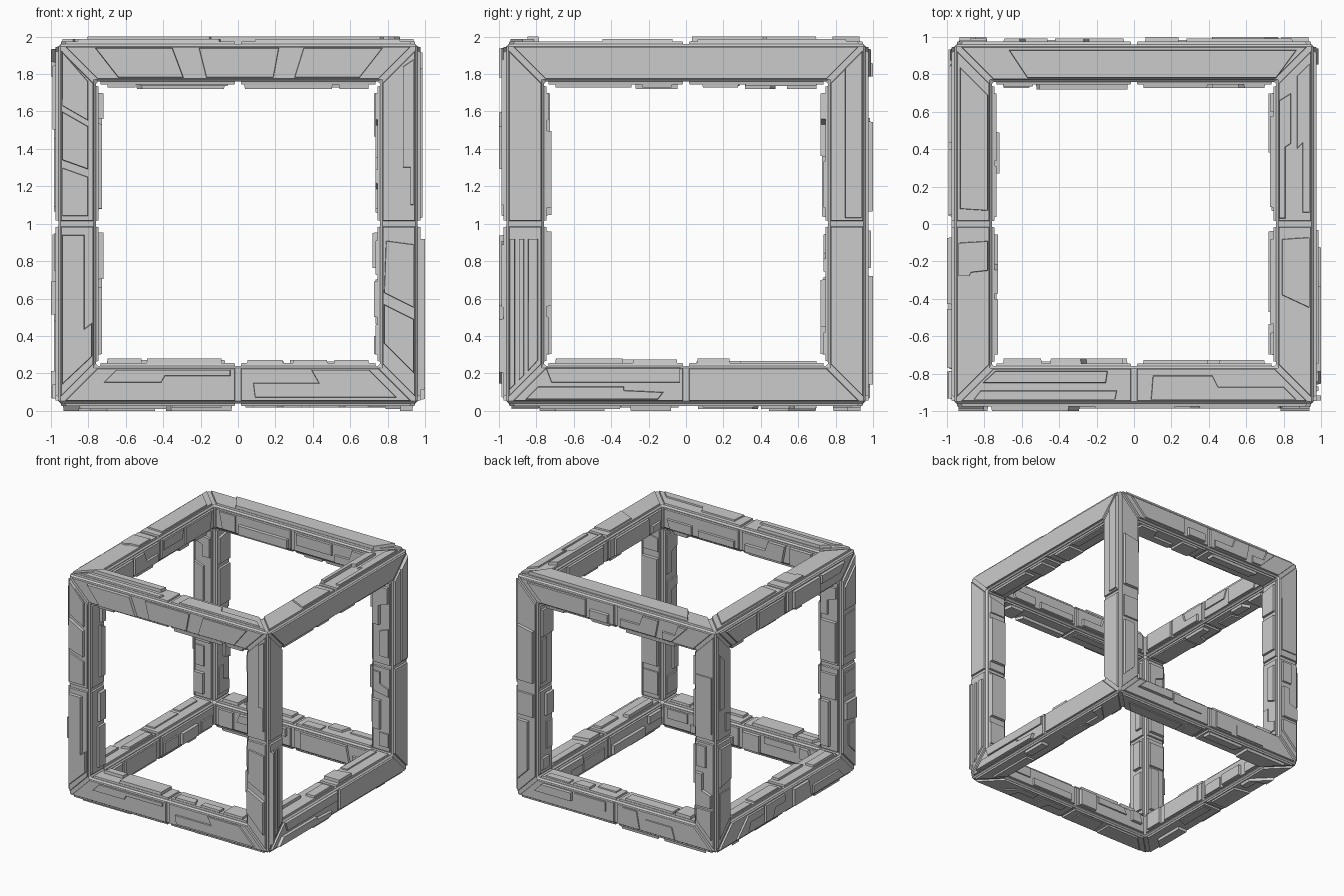
import bpy, bmesh, random
from mathutils import Vector

if "Cube" in bpy.data.objects:
    bpy.data.objects.remove(bpy.data.objects["Cube"])

random.seed(7)
O, I = 0.96, 0.76            # outer and inner limits of the core beams
OP, IP = 0.975, 0.745        # surfaces of the base plates
SIGNS = (-1, 1)


def point(axis, p, h):
    """2D point on a face plus height along the face axis; cube centre at z = 1."""
    c = list(p)
    c.insert(axis, h)
    return Vector((c[0], c[1], c[2] + 1))


def inset(pts, d):
    """Shrink a polygon by d along its mitred corners."""
    n = len(pts)
    area = sum(pts[i][0] * pts[(i + 1) % n][1] - pts[(i + 1) % n][0] * pts[i][1] for i in range(n))
    s = 1 if area > 0 else -1
    out = []
    for i in range(n):
        p = Vector(pts[i])
        e0 = (p - Vector(pts[i - 1])).normalized()
        e1 = (Vector(pts[(i + 1) % n]) - p).normalized()
        n0, n1 = Vector((-e0.y, e0.x)) * s, Vector((-e1.y, e1.x)) * s
        out.append(p + (n0 + n1) * d / max(0.3, 1 + n0.dot(n1)))
    return out


def prism(bm, axis, pts, h0, h1, taper=0.003):
    """Raised plate with slightly sloping sides."""
    lo = [bm.verts.new(point(axis, p, h0)) for p in pts]
    hi = [bm.verts.new(point(axis, p, h1)) for p in inset(pts, taper)]
    bm.faces.new(lo)
    bm.faces.new(hi)
    for i in range(len(pts)):
        j = (i + 1) % len(pts)
        bm.faces.new((lo[i], lo[j], hi[j], hi[i]))


def finish(bm, name):
    bmesh.ops.recalc_face_normals(bm, faces=bm.faces[:])
    me = bpy.data.meshes.new(name)
    bm.to_mesh(me)
    bm.free()
    ob = bpy.data.objects.new(name, me)
    bpy.context.collection.objects.link(ob)
    return ob


def place(side, s, pts):
    """Local (along, across) points to face coordinates; side 0 = left/right, 1 = bottom/top."""
    return [(t, s * w) if side else (s * w, t) for t, w in pts]


def random_panels(lo, hi, end, slant):
    """A row of stepped armour panels along half a beam."""
    t, out = random.uniform(0.03, 0.09), []
    while t < end - 0.1:
        t1 = t + random.uniform(0.15, 0.5)
        last = t1 > end - 0.1
        t1 = end if last else t1
        kind = random.random()
        a, b = lo, hi
        if kind < 0.25:
            b = lo + (hi - lo) * random.uniform(0.4, 0.7)
        elif kind < 0.5:
            a = lo + (hi - lo) * random.uniform(0.3, 0.6)
        k = (b - a) if (last and slant) else random.choice((0, 0, 0.03))
        if kind > 0.75 and t1 - t > 0.2:
            m, q = (t + t1) / 2, a + (b - a) * 0.45
            out.append([(t, a), (t1 - k, a), (t1, b), (m + 0.03, b), (m, q), (t, q)])
        else:
            out.append([(t, a), (t1 - (0 if last and slant else k), a),
                        (t1 + (k if last and slant else 0), b), (t, b)])
        t = t1 + random.uniform(0.02, 0.06)
    return out


# Core frame: mitred outer faces and inner walls, chamfered
bm = bmesh.new()
for axis in range(3):
    for s in SIGNS:
        for side in (0, 1):
            for e in SIGNS:
                trap = place(side, e, [(-O, O), (O, O), (I, I), (-I, I)])
                bm.faces.new([bm.verts.new(point(axis, p, s * O)) for p in trap])
                a, b = place(side, e, [(-I, I), (I, I)])
                bm.faces.new([bm.verts.new(point(axis, p, s * h))
                              for p, h in ((a, O), (b, O), (b, I), (a, I))])
bmesh.ops.remove_doubles(bm, verts=bm.verts[:], dist=1e-4)
core = finish(bm, "core_frame")
bev = core.modifiers.new("chamfer", "BEVEL")
bev.width, bev.segments, bev.limit_method = 0.012, 1, "ANGLE"

# Outer base plates: two halves or one full length, with mitre grooves
full = {(1, -1, 1, 1), (0, 1, 1, 1), (2, 1, 1, 1), (1, 1, 0, 1), (0, -1, 1, -1), (2, -1, 0, 1)}
drawn = {(1, -1), (0, 1), (2, 1)}
names = {(0, -1): "left", (0, 1): "right", (1, -1): "front", (1, 1): "back",
         (2, -1): "bottom", (2, 1): "top"}
plates = bmesh.new()
A, B, M, G = 0.77, 0.95, 0.018, 0.012
for axis, s in names:
    hidden = bmesh.new()
    for side in (0, 1):
        for e in SIGNS:
            if (axis, s, side, e) in full:
                halves = [[(M - A, A), (A - M, A), (B - M, B), (M - B, B)]]
            else:
                halves = [[(d * G, A), (d * (A - M), A), (d * (B - M), B), (d * G, B)] for d in SIGNS]
            for h in halves:
                prism(plates, axis, place(side, e, h), s * 0.94, s * OP, 0.006)
            if (axis, s) not in drawn:
                for d in SIGNS:
                    for p in random_panels(0.785, 0.935, 0.70, True):
                        p = [(d * t, w) for t, w in p]
                        prism(hidden, axis, place(side, e, p), s * 0.97,
                              s * random.choice((0.983, 0.99, 1.0)))
    if (axis, s) in drawn:
        hidden.free()
    else:
        finish(hidden, names[axis, s] + "_panels")
finish(plates, "outer_plates")

# Panels read from the front (x, z), right (y, z) and top (x, y) views
front = [
    "-.765 1.94 -.35 1.94 -.29 1.78 -.64 1.78", "-.21 1.94 .22 1.94 .19 1.78 -.17 1.78",
    "-.94 1.92 -.8 1.76 -.8 1.55 -.94 1.63", "-.94 1.60 -.8 1.52 -.8 1.29 -.94 1.34",
    "-.94 1.30 -.8 1.25 -.8 1.04 -.94 1.04", ".35 1.94 .775 1.94 .65 1.78 .3 1.78",
    "-.94 .94 -.82 .94 -.82 .44 -.78 .47 -.78 .29 -.94 .14",
    ".88 1.84 .94 1.88 .94 1.1 .92 1.1 .92 1.3 .88 1.3",
    ".79 .91 .94 .89 .94 .55 .78 .63", ".78 .57 .94 .49 .94 .2 .78 .36",
    "-.65 .22 -.04 .22 -.04 .185 -.39 .185 -.41 .15 -.72 .15",
    ".08 .15 .43 .15 .39 .22 .7 .22 .85 .07 .09 .07"]
right = [
    "-.945 .92 -.915 .92 -.915 .14 -.945 .11", "-.895 .92 -.865 .92 -.865 .19 -.895 .16",
    "-.845 .92 -.79 .92 -.79 .27 -.845 .21",
    "-.86 .06 -.15 .06 -.12 .1 -.33 .11 -.33 .13 -.79 .13", "-.72 .15 -.03 .15 -.03 .23 -.75 .23",
    ".85 1.83 .94 1.92 .94 1.03 .85 1.03"]
top = [
    "-.67 .93 .87 .93 .76 .78 -.57 .78", "-.93 .84 -.78 .69 -.78 .07 -.93 .08",
    "-.94 -.1 -.78 -.09 -.78 -.25 -.87 -.26 -.88 -.28 -.94 -.28",
    ".775 .66 .84 .7 .84 .43 .81 .41 .81 .03 .775 .03",
    ".87 .79 .94 .86 .94 .06 .9 .06 .9 .43 .87 .4",
    ".79 -.08 .94 -.07 .94 -.45 .79 -.38",
    "-.74 -.785 -.14 -.785 -.15 -.85 -.81 -.85", "-.86 -.94 -.1 -.94 -.09 -.89 -.82 -.89",
    ".1 -.81 .42 -.81 .45 -.87 .8 -.87 .87 -.94 .09 -.94"]
for name, axis, s, polys, dz in (("front_panels", 1, -1, front, 1), ("right_panels", 0, 1, right, 1),
                                 ("top_panels", 2, 1, top, 0)):
    bm = bmesh.new()
    for i, text in enumerate(polys):
        v = [float(x) for x in text.split()]
        prism(bm, axis, [(x, y - dz) for x, y in zip(v[::2], v[1::2])],
              s * 0.97, s * (1.0 if i % 3 == 0 else 0.987))
    finish(bm, name)

# Inner base plates and their stepped panels, facing the opening
base, panels = bmesh.new(), bmesh.new()
for axis in range(3):
    for s in SIGNS:
        for side in (0, 1):
            for e in SIGNS:
                for d in SIGNS:
                    rect = [(d * G, A + 0.005), (d * 0.74, A + 0.005), (d * 0.74, B - 0.005), (d * G, B - 0.005)]
                    prism(base, axis, place(side, e, rect), s * 0.78, s * IP, 0.006)
                    for p in random_panels(0.785, 0.935, 0.70, False):
                        p = [(d * t, w) for t, w in p]
                        prism(panels, axis, place(side, e, p), s * 0.75,
                              s * random.choice((0.735, 0.727, 0.72)))
finish(base, "inner_plates")
finish(panels, "inner_panels")
